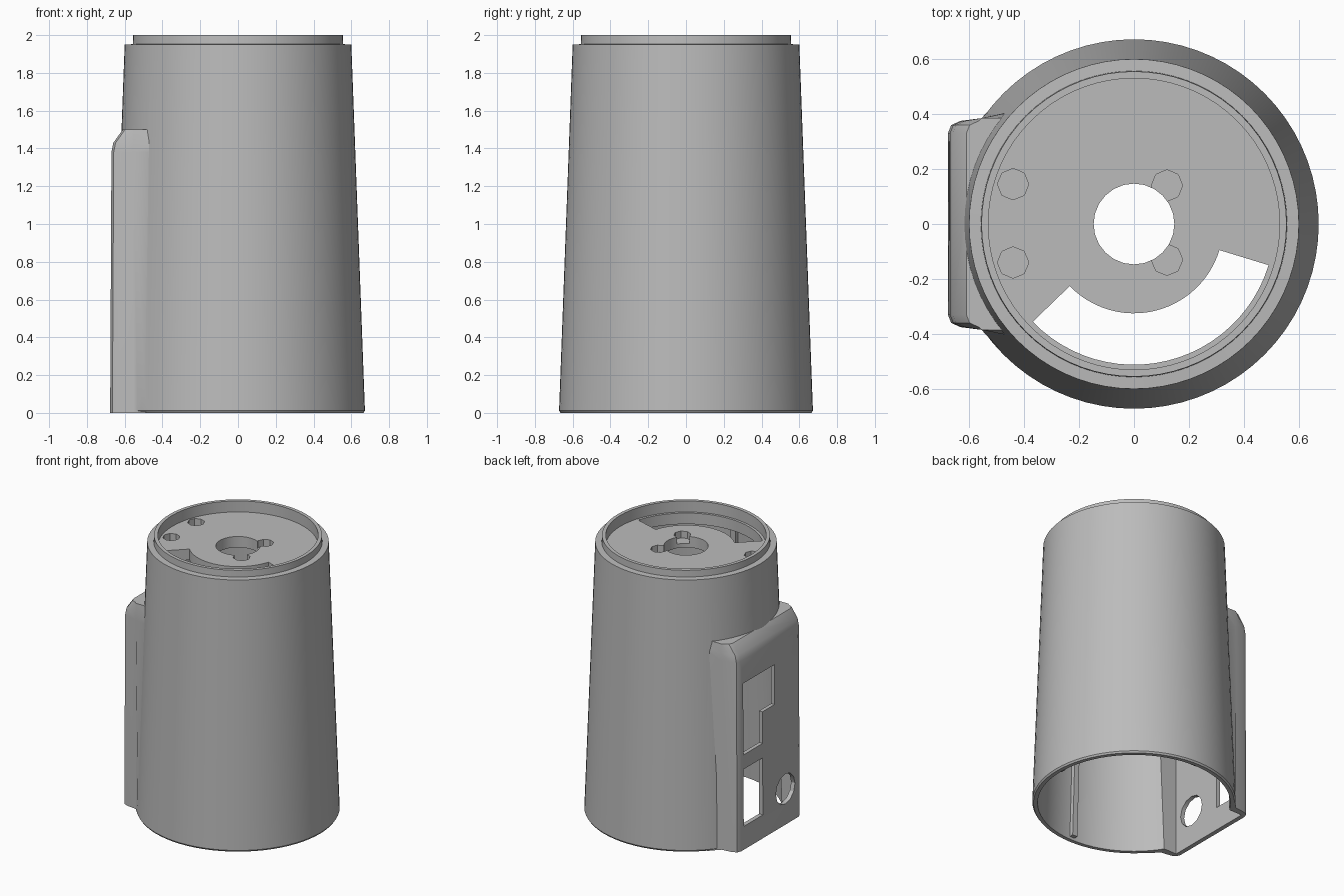
import bpy, bmesh
from math import cos, sin, pi, radians

if "Cube" in bpy.data.objects:
    bpy.data.objects.remove(bpy.data.objects["Cube"])

grey = bpy.data.materials.new("plain grey")
grey.use_nodes = True
COL = (0.5, 0.5, 0.5, 1)
grey.diffuse_color = COL
grey.node_tree.nodes["Principled BSDF"].inputs["Base Color"].default_value = COL


def radius(z):
    """Outer radius of the tapered body at a height."""
    return 0.672 - 0.072 * z / 1.95


def loft(name, rings):
    """Closed solid through rings of (x, y, z) points."""
    bm = bmesh.new()
    loops = [[bm.verts.new(p) for p in ring] for ring in rings]
    n = len(loops[0])
    for a, b in zip(loops, loops[1:]):
        for i in range(n):
            j = (i + 1) % n
            bm.faces.new((a[i], a[j], b[j], b[i]))
    bm.faces.new(loops[0][::-1])
    bm.faces.new(loops[-1])
    bmesh.ops.recalc_face_normals(bm, faces=bm.faces)
    mesh = bpy.data.meshes.new(name)
    bm.to_mesh(mesh)
    bm.free()
    mesh.materials.append(grey)
    ob = bpy.data.objects.new(name, mesh)
    bpy.context.collection.objects.link(ob)
    return ob


def circle(r, z, n=72, cx=0, cy=0):
    return [(cx + r * cos(2 * pi * i / n), cy + r * sin(2 * pi * i / n), z) for i in range(n)]


def prism(name, outline, z0, z1):
    return loft(name, [[(x, y, z) for x, y in outline] for z in (z0, z1)])


def box(name, x0, x1, y0, y1, z0, z1):
    return prism(name, [(x0, y0), (x1, y0), (x1, y1), (x0, y1)], z0, z1)


def combine(target, tool, mode="DIFFERENCE"):
    mod = target.modifiers.new(tool.name, "BOOLEAN")
    mod.operation, mod.object, mod.solver = mode, tool, "EXACT"
    bpy.context.view_layer.objects.active = target
    bpy.ops.object.modifier_apply(modifier=mod.name)
    bpy.data.objects.remove(tool)


# Tapered body with stepped top rim
body = loft("tapered_housing", [circle(r, z) for r, z in (
    (0.664, 0), (0.672, 0.012), (0.6, 1.95), (0.557, 1.952), (0.555, 2))])


# Flat connector panel bulging from the side, flared into the body
def bump_ring(z, xo, flare):
    a, r = radians(flare), radius(z) - 0.004
    half = [(xo, 0.33), (xo + 0.012, 0.36), (xo + 0.045, 0.375),
            (-0.555, 0.385), (-r * cos(a), r * sin(a)), (-0.3, 0.3)]
    return [(x, y, z) for x, y in half] + [(x, -y, z) for x, y in half[::-1]]


combine(body, loft("panel_bulge", [
    bump_ring(0, -0.677, 43), bump_ring(1.38, -0.67, 41),
    bump_ring(1.43, -0.66, 41), bump_ring(1.5, -0.61, 39)]), "UNION")

# Hollow interior, panel cavity and shallow top recess
combine(body, loft("cavity", [circle(radius(z) - 0.035, z) for z in (-0.05, 1.84)]))
combine(body, box("panel_cavity", -0.645, -0.4, -0.335, 0.335, -0.05, 1.36))
combine(body, loft("top_recess", [circle(0.53, z) for z in (1.92, 2.1)]))

# Central opening and blind screw pockets in the top plate
combine(body, loft("centre_hole", [circle(0.147, z, 24) for z in (1.7, 2.1)]))
for x, y in ((0.12, 0.14), (0.12, -0.13), (-0.44, 0.145), (-0.44, -0.14)):
    combine(body, loft("pocket", [circle(0.057, z, 8, x, y) for z in (1.87, 2.1)]))

# Curved slot around the front of the plate
angles = [radians(224 + (343 - 224) * i / 24) for i in range(25)]
arc = [(0.512 * cos(a), 0.512 * sin(a)) for a in angles]
arc += [(0.325 * cos(a), 0.325 * sin(a)) for a in reversed(angles)]
combine(body, prism("curved_slot", arc, 1.7, 1.96))

# Panel cut-outs: stepped window, lower window and round hole
combine(body, box("upper_window", -0.8, -0.6, -0.06, 0.3, 0.92, 1.21))
combine(body, box("middle_window", -0.8, -0.6, 0.08, 0.3, 0.69, 0.95))
combine(body, box("lower_window", -0.8, -0.6, 0.08, 0.3, 0.17, 0.585))
combine(body, loft("jack_hole", [[(x, -0.18 + p[0], 0.26 + p[1]) for p in circle(0.11, 0, 12)]
                                 for x in (-0.8, -0.6)]))

# Vertical ribs inside the shell
for name, deg in (("left_rib", 0), ("back_rib", 90), ("front_rib", -90)):
    c, s = cos(radians(deg)), sin(radians(deg))
    rings = []
    for z in (0.02, 1.85):
        r = radius(z) - 0.02
        rings.append([(c * d - s * w, s * d + c * w, z) for d, w in (
            (r - 0.045, -0.02), (r, -0.02), (r, 0.02), (r - 0.045, 0.02))])
    loft(name, rings)

# Smooth walls with crisp edges
bpy.ops.object.select_all(action="DESELECT")
body.select_set(True)
bpy.context.view_layer.objects.active = body
bpy.ops.object.shade_smooth_by_angle(angle=radians(30))
